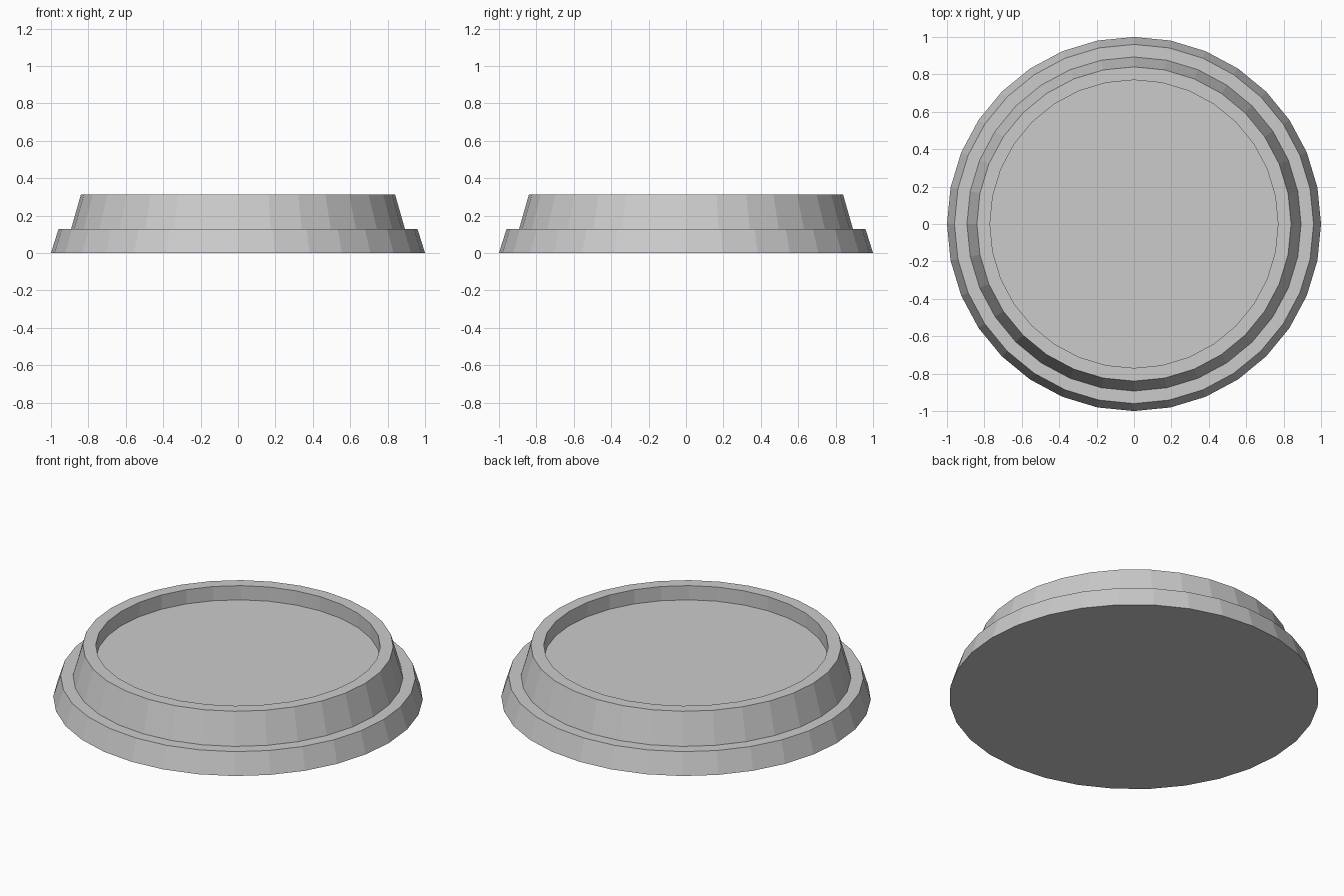
import bpy, bmesh, math

if "Cube" in bpy.data.objects:
    bpy.data.objects.remove(bpy.data.objects["Cube"])

SIDES = 32

# Stepped, tapered profile from the base edge up over the rim and down to the recessed floor
profile = [(1.0, 0.0), (0.96, 0.127), (0.893, 0.127),
           (0.84, 0.312), (0.77, 0.312), (0.77, 0.227)]


def lathe(name, points, sides):
    bm = bmesh.new()
    rings = []
    for r, z in points:
        rings.append([bm.verts.new((r * math.cos(2 * math.pi * i / sides),
                                    r * math.sin(2 * math.pi * i / sides), z))
                      for i in range(sides)])
    # Side bands
    for a, b in zip(rings, rings[1:]):
        for i in range(sides):
            j = (i + 1) % sides
            bm.faces.new((a[i], a[j], b[j], b[i]))
    # Underside and recessed floor
    bm.faces.new(rings[0][::-1])
    bm.faces.new(rings[-1])
    bmesh.ops.recalc_face_normals(bm, faces=bm.faces)
    mesh = bpy.data.meshes.new(name)
    bm.to_mesh(mesh)
    bm.free()
    obj = bpy.data.objects.new(name, mesh)
    bpy.context.collection.objects.link(obj)
    return obj


lathe("stepped_round_base", profile, SIDES)
